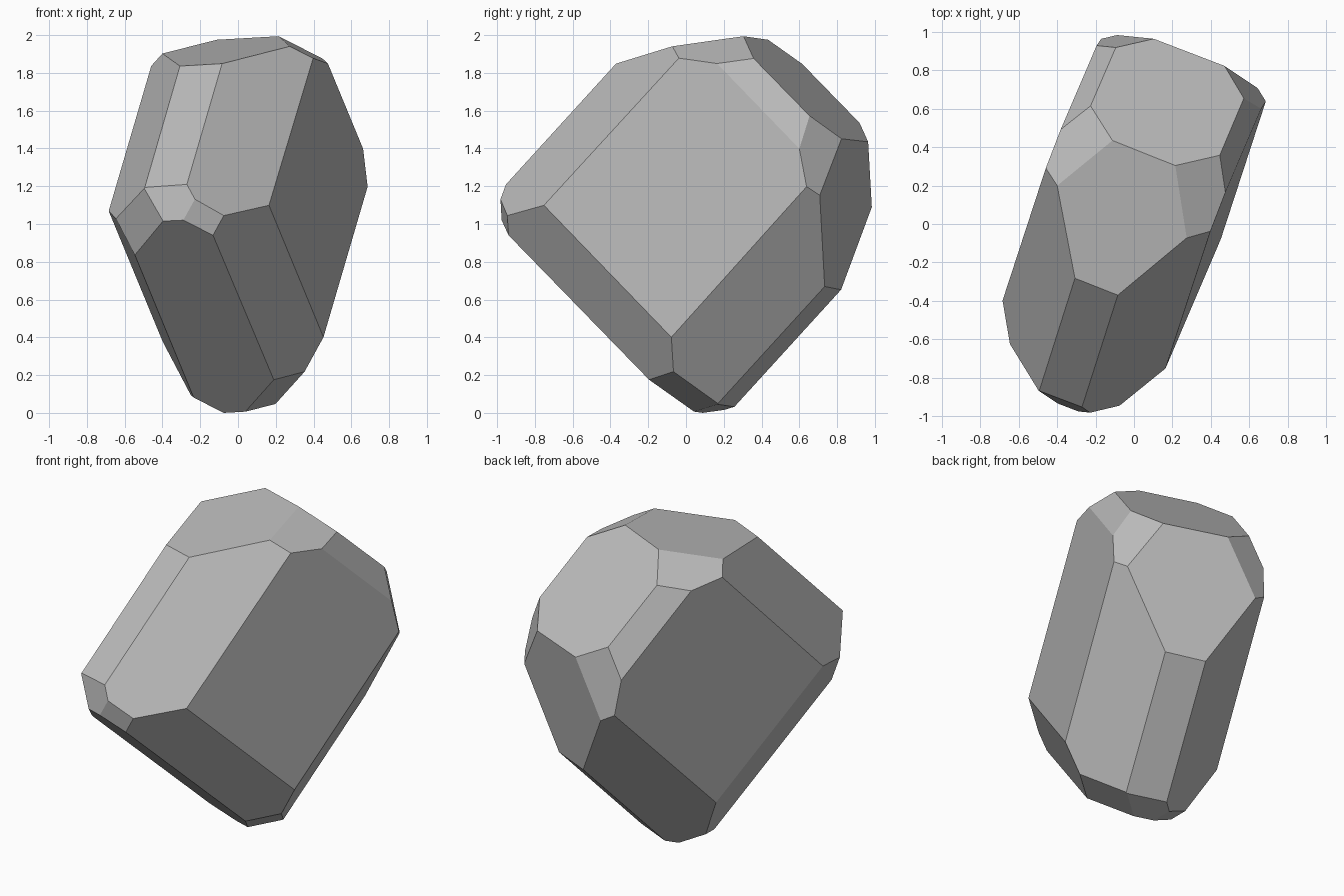
import bpy
import bmesh
from mathutils import Vector

# Start from a clean scene
default_cube = bpy.data.objects.get("Cube")
if default_cube:
    bpy.data.objects.remove(default_cube, do_unlink=True)

# Single stone colour
STONE_GREY = (0.5, 0.5, 0.5, 1.0)
stone = bpy.data.materials.new("stone_grey")
stone.use_nodes = True
stone.diffuse_color = STONE_GREY
stone.node_tree.nodes["Principled BSDF"].inputs["Base Color"].default_value = STONE_GREY

# Parallel facet pairs: direction, distance of the facet that way,
# distance of the opposite facet
FACET_PAIRS = [
    # broad sides
    ((0.934, -0.354, 0.044), 0.468, 0.451),
    ((0.464, -0.718, 0.519), 1.189, 0.179),
    ((0.218, 0.652, 0.726), 1.697, -0.045),
    # bevels along the edges
    ((-0.119, -0.158, 0.980), 1.886, 0.0),
    ((-0.300, -0.660, 0.689), 1.547, 0.134),
    ((-0.860, -0.228, 0.457), 1.170, 0.186),
    ((-0.632, 0.671, 0.387), 1.273, 0.181),
    ((0.894, 0.074, 0.441), 1.256, 0.168),
    ((0.360, 0.922, -0.147), 0.714, 1.154),
    # clipped corners
    ((-0.458, 0.302, 0.835), 1.838, -0.005),
    ((0.462, -0.053, 0.885), 1.853, 0.035),
    ((0.767, 0.608, 0.208), 1.164, 0.660),
    ((-0.153, 0.979, 0.140), 1.129, 0.767),
]


def slice_off(bm, normal, distance):
    """Cut away everything beyond a plane and close the cut with one face."""
    cut = bmesh.ops.bisect_plane(
        bm,
        geom=bm.verts[:] + bm.edges[:] + bm.faces[:],
        plane_co=normal * distance,
        plane_no=normal,
        clear_outer=True,
    )
    rim = [part for part in cut["geom_cut"] if isinstance(part, bmesh.types.BMEdge)]
    if len(rim) > 2:
        bmesh.ops.contextual_create(bm, geom=rim)


# Rock: a block chiselled flat on every side
bm = bmesh.new()
bmesh.ops.create_cube(bm, size=6)
for direction, near, far in FACET_PAIRS:
    normal = Vector(direction).normalized()
    slice_off(bm, normal, near)
    slice_off(bm, -normal, far)
bmesh.ops.recalc_face_normals(bm, faces=bm.faces[:])

# Rest the rock on the ground
lowest = min(vert.co.z for vert in bm.verts)
bmesh.ops.translate(bm, verts=bm.verts[:], vec=(0, 0, -lowest))

mesh = bpy.data.meshes.new("rock")
bm.to_mesh(mesh)
bm.free()
mesh.materials.append(stone)
rock = bpy.data.objects.new("rock", mesh)
bpy.context.collection.objects.link(rock)
